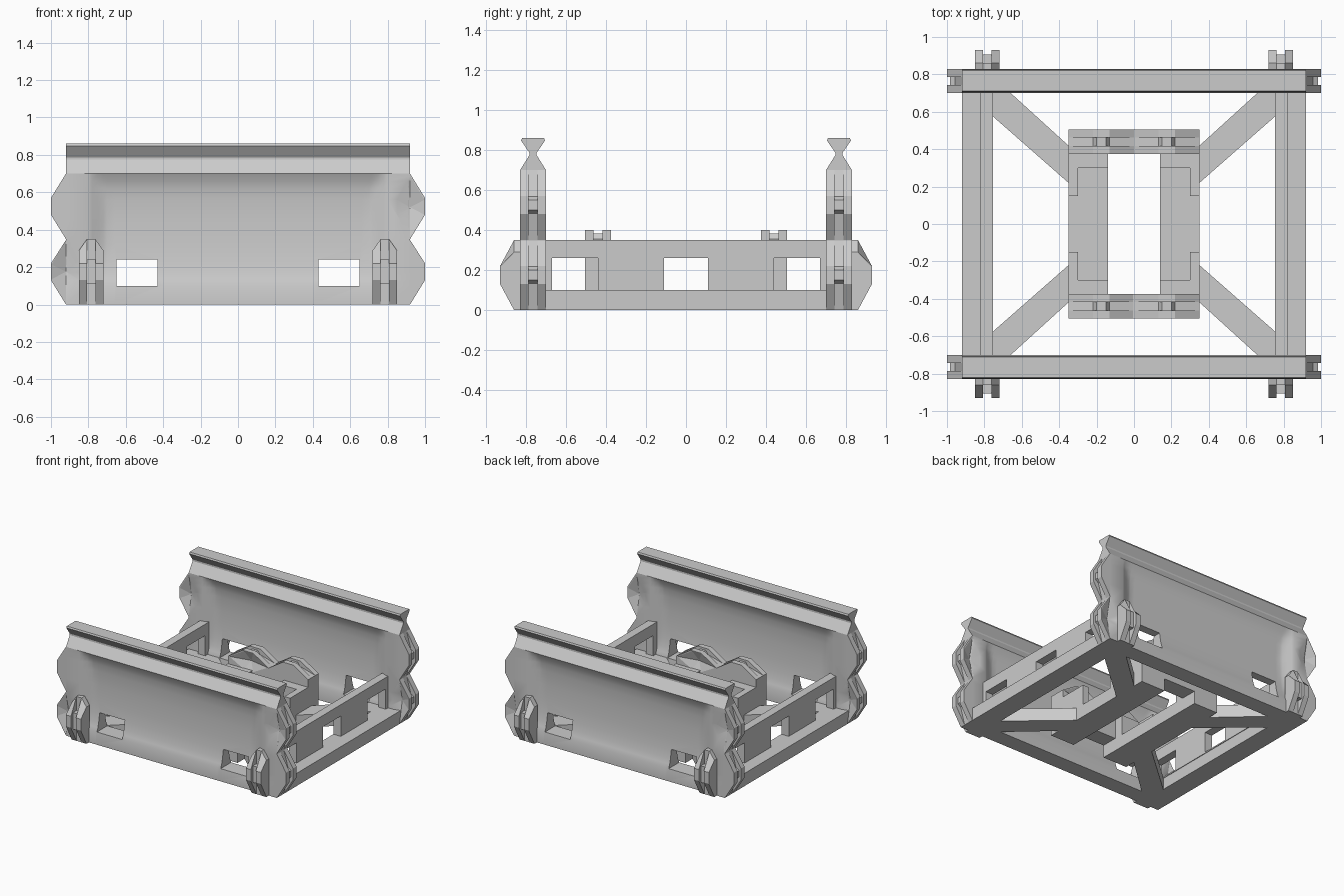
import bpy, bmesh, math
from mathutils import Matrix, Vector

cube = bpy.data.objects.get("Cube")
if cube:
    bpy.data.objects.remove(cube, do_unlink=True)

grey = bpy.data.materials.new("plain_grey")
grey.use_nodes = True
GREY = (0.6, 0.6, 0.6, 1)
grey.diffuse_color = GREY
grey.node_tree.nodes["Principled BSDF"].inputs["Base Color"].default_value = GREY


def finish(name, bm):
    bmesh.ops.recalc_face_normals(bm, faces=bm.faces)
    mesh = bpy.data.meshes.new(name)
    bm.to_mesh(mesh)
    bm.free()
    mesh.materials.append(grey)
    obj = bpy.data.objects.new(name, mesh)
    bpy.context.collection.objects.link(obj)
    return obj


def rings(name, loops):
    """Skin closed rings of points and cap both ends."""
    bm = bmesh.new()
    vs = [[bm.verts.new(p) for p in loop] for loop in loops]
    n = len(vs[0])
    for a, b in zip(vs, vs[1:]):
        for i in range(n):
            j = (i + 1) % n
            bm.faces.new((a[i], a[j], b[j], b[i]))
    bm.faces.new(vs[0])
    bm.faces.new(vs[-1])
    return finish(name, bm)


def prism(name, profile, lo, hi, place):
    """Extrude a (u, v) profile from w=lo to w=hi; place maps (u, v, w) to x, y, z."""
    return rings(name, [[place(u, v, w) for u, v in profile] for w in (lo, hi)])


def box(name, x0, x1, y0, y1, z0, z1):
    return prism(name, [(x0, y0), (x1, y0), (x1, y1), (x0, y1)], z0, z1,
                 lambda u, v, w: (u, v, w))


def cut(obj, cutter):
    """Subtract the cutter for good and discard it."""
    mod = obj.modifiers.new("cut", 'BOOLEAN')
    mod.operation = 'DIFFERENCE'
    mod.solver = 'EXACT'
    mod.object = cutter
    dg = bpy.context.evaluated_depsgraph_get()
    mesh = bpy.data.meshes.new_from_object(obj.evaluated_get(dg))
    obj.modifiers.clear()
    obj.data = mesh
    bpy.data.objects.remove(cutter, do_unlink=True)


def turned(obj):
    """Second copy, half a turn round the vertical axis."""
    twin = obj.copy()
    twin.data = obj.data.copy()
    twin.name = obj.name + "_turned"
    twin.matrix_world = Matrix.Rotation(math.pi, 4, 'Z') @ obj.matrix_world
    bpy.context.collection.objects.link(twin)


def lerp(pairs, s):
    for (a, va), (b, vb) in zip(pairs, pairs[1:]):
        if s <= b:
            return va + (vb - va) * max(0, s - a) / (b - a)
    return pairs[-1][1]


T = 0.065                    # half thickness of a wall
WY = -0.765                  # centre line of the front wall
BUMP = [(0, 0), (0.13, 1), (0.22, 1), (0.345, 0)]


def connector(name, bumps, out, depth, place, dents=()):
    """Grooved coupling: two bumped cheeks, a core and a knob in each bump."""
    top = [(u + 0.35 * i, v * out) for i in range(bumps) for u, v in BUMP]
    top[-1] = (0.35 * bumps, 0)
    prof = [(0, -depth)] + top + [(0.35 * bumps, -depth)]
    cheeks = [prism(name + "_cheek", prof, s * 0.022, s * T, place) for s in (-1, 1)]
    low = [(u, v * 0.45 if v > 0 else v) for u, v in prof]
    parts = cheeks + [prism(name + "_core", low, -0.0225, 0.0225, place)]
    for i in range(bumps):
        c = 0.175 + 0.35 * i
        knob = [(c - 0.06, -0.01), (c + 0.06, -0.01), (c + 0.06, 0.01), (c + 0.025, out * 0.8),
                (c - 0.025, out * 0.8), (c - 0.06, 0.01)]
        parts.append(prism(name + "_knob", knob, -0.024, 0.024, place))
    for c in dents:
        for s, cheek in zip((-1, 1), cheeks):
            cut(cheek, dent(c, out, s, place))
    return parts


def dent(c, out, s, place):
    """Pyramid cutter with a six-sided rim, sunk into one cheek."""
    rim = [(-0.17, 0), (-0.04, 1), (0.04, 1), (0.17, 0), (0.04, -0.9), (-0.04, -0.9)]
    loops = []
    for k, w in ((1.0, 0.0655), (0.02, 0.032)):
        loops.append([place(c + u * k, v * k * out * 0.97, s * w) for u, v in rim])
    return rings("dent", loops)


def end_place(side):
    return lambda u, v, w: (side * (0.92 + v), WY + w, u)


# ---- long wall: bottom bar, hollowed panel and solid end posts
across = [(0.70, 0.02), (0.72, 0.03), (0.80, T)]
upward = [(0.10, T), (0.13, 0.053), (0.17, 0.043), (0.23, 0.033), (0.32, 0.026), (0.45, 0.022),
          (0.56, 0.026), (0.62, 0.034), (0.66, 0.045), (0.70, T)]
half = [0.0, 0.4, 0.66, 0.70, 0.72, 0.75, 0.78, 0.80, 0.92]
xs = [-x for x in half[:0:-1]] + half
loops = []
for z in [0.0] + [z for z, _ in upward]:
    t = [max(lerp(across, abs(x)), lerp(upward, z)) for x in xs]
    loops.append([(x, WY - h, z) for x, h in zip(xs, t)] +
                 [(x, WY + h, z) for x, h in reversed(list(zip(xs, t)))])
wall = rings("long_wall", loops)
for s in (-1, 1):
    x0, x1 = sorted((s * 0.43, s * 0.65))
    cut(wall, box("slot", x0, x1, -1, -0.6, 0.1, 0.24))
for side, c in ((1, 0.52), (-1, 0.175)):
    for s in (-1, 1):
        cut(wall, dent(c, 0.08, s, end_place(side)))
bpy.context.view_layer.objects.active = wall
wall.select_set(True)
bpy.ops.object.shade_smooth_by_angle(angle=math.radians(25))
wall.select_set(False)
turned(wall)

# ---- waisted rail on top of the wall
rail_half = [(T, 0.70), (0.018, 0.775), (0.018, 0.787), (0.06, 0.848), (0.055, 0.86)]
rail = prism("top_rail", rail_half + [(-y, z) for y, z in reversed(rail_half)], -0.92, 0.92,
             lambda u, v, w: (w, WY + u, v))
turned(rail)

# ---- couplings on the wall ends
for side, c in ((1, 0.52), (-1, 0.175)):
    for part in connector("end_coupling", 2, 0.08, 0.01, end_place(side), [c]):
        turned(part)

# ---- clips on the outer face of the wall, with chamfered outer corners
for side in (-1, 1):
    cx = side * 0.785
    for s in (-1, 1):
        prof = [(0, -0.82), (0, -0.86), (0.13, -0.93), (0.22, -0.93), (0.35, -0.86), (0.35, -0.82)]
        inner = [(cx + s * 0.022, y, z) for z, y in prof]
        outer = [(cx + s * T, y, min(z, 0.29)) for z, y in prof]
        turned(rings("clip_cheek", [inner, outer]))
    turned(box("clip_core", cx - 0.022, cx + 0.022, -0.86, -0.82, 0, 0.35))
    knob = [(-0.022, 0.11), (0.022, 0.11), (0.032, 0.15), (0.032, 0.20),
            (0.022, 0.24), (-0.022, 0.24), (-0.032, 0.20), (-0.032, 0.15)]
    turned(prism("clip_knob", knob, -0.905, -0.85, lambda u, v, w: (cx + u, w, v)))

# ---- side beams: wide sill and upright web with three windows
turned(box("side_sill", 0.76, 0.92, -0.71, 0.71, 0, 0.1))
web = box("side_web", 0.755, 0.82, -0.72, 0.72, 0.09, 0.35)
for y0, y1 in ((-0.67, -0.44), (-0.11, 0.11), (0.44, 0.67)):
    cut(web, box("window", 0.6, 1, y0, y1, 0.1, 0.26))
turned(web)

# ---- diagonal braces from the corners to the middle frame
for s in (-1, 1):
    plan = [(0.35, 0.22), (0.76, 0.58), (0.80, 0.71), (0.67, 0.71), (0.34, 0.41), (0.34, 0.22)]
    turned(prism("brace", [(x, s * y) for x, y in plan], 0, 0.1, lambda u, v, w: (u, v, w)))

# ---- middle frame: two floor bars, corner uprights and cross couplings
turned(box("middle_bar", 0.14, 0.35, -0.505, 0.505, 0, 0.1))
for s in (-1, 1):
    for name, x0, y0, y1, top in (("upright", 0.30, 0.15, 0.38, 0.26), ("step", 0.14, 0.30, 0.38, 0.26)):
        a, b = sorted((s * y0, s * y1))
        turned(box("middle_" + name, x0, 0.35, a, b, 0.1, top))
for part in connector("middle_coupling", 2, 0.08, 0.22,
                      lambda u, v, w: (u - 0.35, -0.44 + w, 0.32 + v), [0.52]):
    turned(part)
